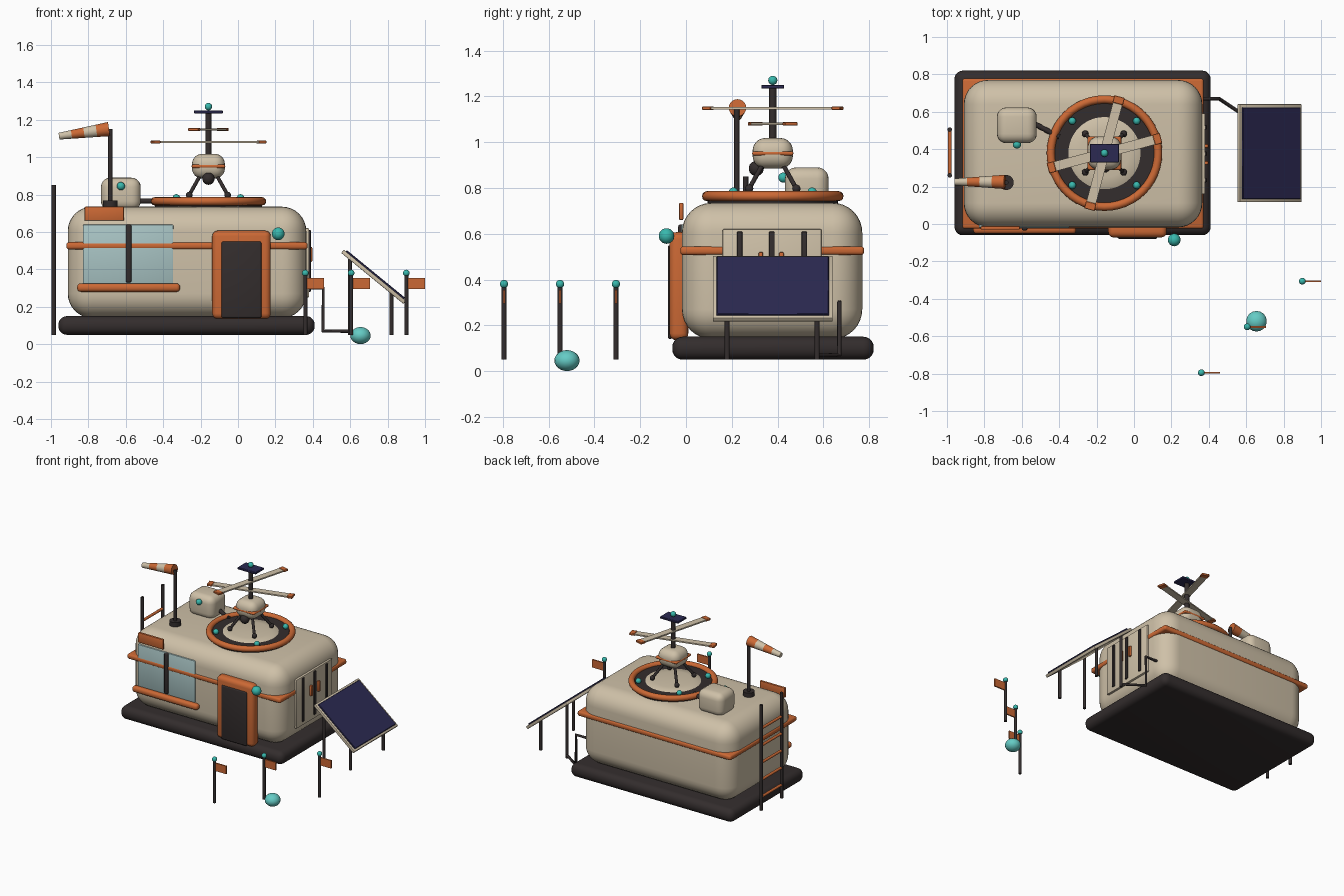
import bpy, bmesh, math
from mathutils import Vector, Matrix

if "Cube" in bpy.data.objects:
    bpy.data.objects.remove(bpy.data.objects["Cube"])


def mat(name, r, g, b):
    m = bpy.data.materials.new(name)
    m.diffuse_color = (r, g, b, 1)
    m.use_nodes = True
    m.node_tree.nodes["Principled BSDF"].inputs["Base Color"].default_value = m.diffuse_color
    return m


BEIGE = mat("warm beige", 0.62, 0.53, 0.39)
ORANGE = mat("burnt orange", 0.60, 0.14, 0.035)
DARK = mat("charcoal", 0.033, 0.026, 0.026)
NAVY = mat("solar navy", 0.025, 0.023, 0.085)
TEAL = mat("signal teal", 0.04, 0.48, 0.42)
AQUA = mat("pale teal", 0.13, 0.60, 0.56)
GLASS = mat("window glass", 0.40, 0.56, 0.56)


def finish(name, bm, material, smooth=True):
    mesh = bpy.data.meshes.new(name)
    bmesh.ops.recalc_face_normals(bm, faces=bm.faces)
    bm.to_mesh(mesh)
    bm.free()
    ob = bpy.data.objects.new(name, mesh)
    bpy.context.collection.objects.link(ob)
    mesh.materials.append(material)
    if smooth:
        bpy.ops.object.select_all(action='DESELECT')
        ob.select_set(True)
        bpy.context.view_layer.objects.active = ob
        bpy.ops.object.shade_smooth_by_angle(angle=math.radians(40))
    return ob


def box(name, x, y, z, material, bevel=0.0, segs=3):
    """Box given by its (min, max) range on each axis."""
    bm = bmesh.new()
    bmesh.ops.create_cube(bm, size=1)
    for v in bm.verts:
        v.co = [(r[0] + r[1]) / 2 + c * (r[1] - r[0]) for r, c in zip((x, y, z), v.co)]
    if bevel:
        bmesh.ops.bevel(bm, geom=bm.edges[:], offset=bevel, segments=segs,
                        profile=0.5, affect='EDGES', clamp_overlap=True)
    return finish(name, bm, material, bevel > 0)


def rod(name, a, b, r1, material, r2=None, sides=14):
    """Cylinder or cone from point a to point b."""
    a, b = Vector(a), Vector(b)
    bm = bmesh.new()
    turn = (b - a).to_track_quat('Z', 'Y').to_matrix().to_4x4()
    bmesh.ops.create_cone(bm, cap_ends=True, segments=sides, radius1=r1,
                          radius2=r1 if r2 is None else r2, depth=(b - a).length,
                          matrix=Matrix.Translation((a + b) / 2) @ turn)
    return finish(name, bm, material)


def ball(name, p, r, material, squash=1.0):
    bm = bmesh.new()
    bmesh.ops.create_uvsphere(bm, u_segments=18, v_segments=12, radius=r,
                              matrix=Matrix.Translation(p) @ Matrix.Diagonal((1, 1, squash, 1)))
    return finish(name, bm, material)


def lathe(name, centre, profile, material, closed=False, steps=48):
    """Spin a (radius, height) profile round a vertical axis."""
    bm = bmesh.new()
    vs = [bm.verts.new((r, 0, z)) for r, z in profile]
    edges = [bm.edges.new(p) for p in zip(vs, vs[1:] + (vs[:1] if closed else []))
             if p[0] != p[1]]
    bmesh.ops.spin(bm, geom=vs + edges, cent=(0, 0, 0), axis=(0, 0, 1),
                   angle=math.tau, steps=steps)
    bmesh.ops.remove_doubles(bm, verts=bm.verts, dist=1e-5)
    bmesh.ops.translate(bm, verts=bm.verts, vec=centre)
    return finish(name, bm, material)


def pipe(name, points, r, material):
    curve = bpy.data.curves.new(name, 'CURVE')
    curve.dimensions = '3D'
    curve.bevel_depth, curve.bevel_resolution, curve.use_fill_caps = r, 3, True
    s = curve.splines.new('POLY')
    s.points.add(len(points) - 1)
    for sp, p in zip(s.points, points):
        sp.co = (*p, 1)
    curve.materials.append(material)
    ob = bpy.data.objects.new(name, curve)
    bpy.context.collection.objects.link(ob)


# Foundation, rounded cabin and waist band
box("foundation", (-0.96, 0.41), (-0.06, 0.82), (0.05, 0.15), DARK, 0.045, 5)
box("cabin_body", (-0.91, 0.365), (-0.018, 0.77), (0.14, 0.735), BEIGE, 0.13, 8)
box("waist_band", (-0.918, 0.372), (-0.025, 0.778), (0.507, 0.545), ORANGE, 0.014)

# Front window with mullion, sill and upper plate
box("window_glass", (-0.83, -0.345), (-0.022, 0.015), (0.32, 0.64), GLASS, 0.008, 2)
box("window_mullion", (-0.60, -0.57), (-0.034, -0.01), (0.33, 0.64), DARK, 0.008)
box("window_sill", (-0.86, -0.31), (-0.052, -0.005), (0.28, 0.325), ORANGE, 0.018)
box("awning_plate", (-0.82, -0.61), (-0.03, -0.012), (0.66, 0.735), ORANGE, 0.004, 2)

# Door and lamp
box("door_frame", (-0.138, 0.175), (-0.072, 0.01), (0.135, 0.607), ORANGE, 0.03, 4)
box("door_panel", (-0.088, 0.125), (-0.079, -0.06), (0.14, 0.55), DARK, 0.009)
ball("door_lamp", (0.215, -0.085, 0.59), 0.034, TEAL)

# Side vent with slats and handles
box("vent_panel", (0.35, 0.38), (0.16, 0.592), (0.25, 0.62), BEIGE, 0.005, 2)
for y in (0.235, 0.375, 0.517):
    box("vent_slat", (0.37, 0.39), (y - 0.012, y + 0.012), (0.28, 0.61), DARK, 0.005, 2)
for y in (0.327, 0.417):
    box("vent_handle", (0.37, 0.397), (y - 0.01, y + 0.01), (0.44, 0.52), ORANGE, 0.006, 2)

# Roof landing pad
PX, PY = -0.158, 0.379
lathe("pad_disc", (PX, PY, 0), [(0, 0.72), (0.285, 0.72), (0.285, 0.765), (0, 0.765)], DARK)
lathe("pad_centre", (PX, PY, 0), [(0.2, 0.76), (0.19, 0.767), (0.13, 0.774), (0, 0.779)], BEIGE)
ring = [(0.287 + 0.022 * math.cos(i * math.tau / 12), 0.764 + 0.022 * math.sin(i * math.tau / 12))
        for i in range(12)]
lathe("pad_ring", (PX, PY, 0), ring, ORANGE, closed=True)

# Pad lights and aircraft legs, one per quadrant
for sx in (-1, 1):
    for sy in (-1, 1):
        ball("pad_light", (PX + sx * 0.172, PY + sy * 0.172, 0.782), 0.02, TEAL)
        foot = (PX + sx * 0.103, PY + sy * 0.103, 0.797)
        rod("landing_leg", (PX + sx * 0.04, PY + sy * 0.04, 0.91), foot, 0.01, DARK)
        ball("landing_foot", foot, 0.018, DARK)

# Small rotor aircraft
box("aircraft_hub", (PX - 0.088, PX + 0.088), (PY - 0.088, PY + 0.088), (0.885, 1.018), BEIGE, 0.055, 6)
box("hub_band", (PX - 0.09, PX + 0.09), (PY - 0.09, PY + 0.09), (0.942, 0.96), ORANGE, 0.008)
ball("camera_eye", (PX, PY - 0.072, 0.885), 0.033, DARK)
rod("rotor_mast", (PX, PY, 1.0), (PX, PY, 1.24), 0.017, DARK)
box("mast_solar_plate", (PX - 0.077, PX + 0.077), (PY - 0.05, PY + 0.05), (1.234, 1.25), NAVY, 0.003, 1)
ball("mast_light", (PX, PY, 1.27), 0.02, TEAL)
for z, deg in ((1.08, 15), (1.148, 75)):
    parts = [box("rotor_blade", (-0.29, 0.29), (-0.026, 0.026), (-0.005, 0.005), BEIGE)]
    for s in (-1, 1):
        ends = sorted((s * 0.273, s * 0.313))
        parts.append(box("blade_tip", ends, (-0.029, 0.029), (-0.008, 0.008), ORANGE, 0.003, 1))
    for p in parts:
        p.location = (PX, PY, z)
        p.rotation_euler.z = math.radians(deg)

# Roof unit with lamp and pipe
box("roof_unit", (-0.733, -0.52), (0.432, 0.623), (0.715, 0.89), BEIGE, 0.05, 5)
ball("roof_unit_lamp", (-0.626, 0.425, 0.845), 0.022, TEAL)
pipe("roof_pipe", [(-0.54, 0.54, 0.765), (-0.40, 0.465, 0.765)], 0.014, DARK)

# Windsock
rod("windsock_base", (-0.683, 0.222, 0.725), (-0.683, 0.222, 0.768), 0.04, DARK, sides=24)
rod("windsock_pole", (-0.683, 0.222, 0.75), (-0.683, 0.222, 1.15), 0.012, DARK)
a, b = Vector((-0.69, 0.225, 1.15)), Vector((-0.957, 0.225, 1.112))
for i in range(4):
    rod("windsock_band", a.lerp(b, i / 4), a.lerp(b, (i + 1) / 4), 0.038 - 0.005 * i,
        BEIGE if i % 2 else ORANGE, 0.033 - 0.005 * i, 20)

# Ladder
for y in (0.26, 0.505):
    rod("ladder_rail", (-0.985, y, 0.05), (-0.985, y, 0.85), 0.012, DARK)
for i in range(5):
    z = 0.15 + 0.13 * i
    rod("ladder_rung", (-0.985, 0.26, z), (-0.985, 0.505, z), 0.01, ORANGE)

# Tilted solar panel on four legs
tilt = math.radians(39.3)
for ob in (box("solar_frame", (-0.215, 0.215), (-0.262, 0.262), (-0.011, 0.011), BEIGE, 0.004, 2),
           box("solar_cells", (-0.2, 0.2), (-0.245, 0.245), (0.008, 0.02), NAVY, 0.003, 1)):
    ob.location = (0.725, 0.379, 0.36)
    ob.rotation_euler.y = tilt
for x, top in ((0.598, 0.455), (0.82, 0.275)):
    for y in (0.18, 0.573):
        rod("solar_leg", (x, y, 0.05), (x, y, top), 0.011, DARK)

# Power conduit from cabin to panel
pipe("power_conduit", [(0.35, 0.67, 0.3), (0.455, 0.67, 0.3), (0.455, 0.67, 0.07),
                       (0.6, 0.573, 0.07)], 0.01, DARK)

# Marker flags and boulder
for x, y in ((0.36, -0.795), (0.605, -0.55), (0.9, -0.306)):
    rod("flag_pole", (x, y, 0.05), (x, y, 0.37), 0.011, DARK)
    ball("flag_light", (x, y, 0.38), 0.018, TEAL)
    box("flag", (x + 0.005, x + 0.1), (y - 0.005, y + 0.005), (0.295, 0.355), ORANGE)
ball("boulder", (0.655, -0.52, 0.046), 0.055, AQUA, 0.83)
